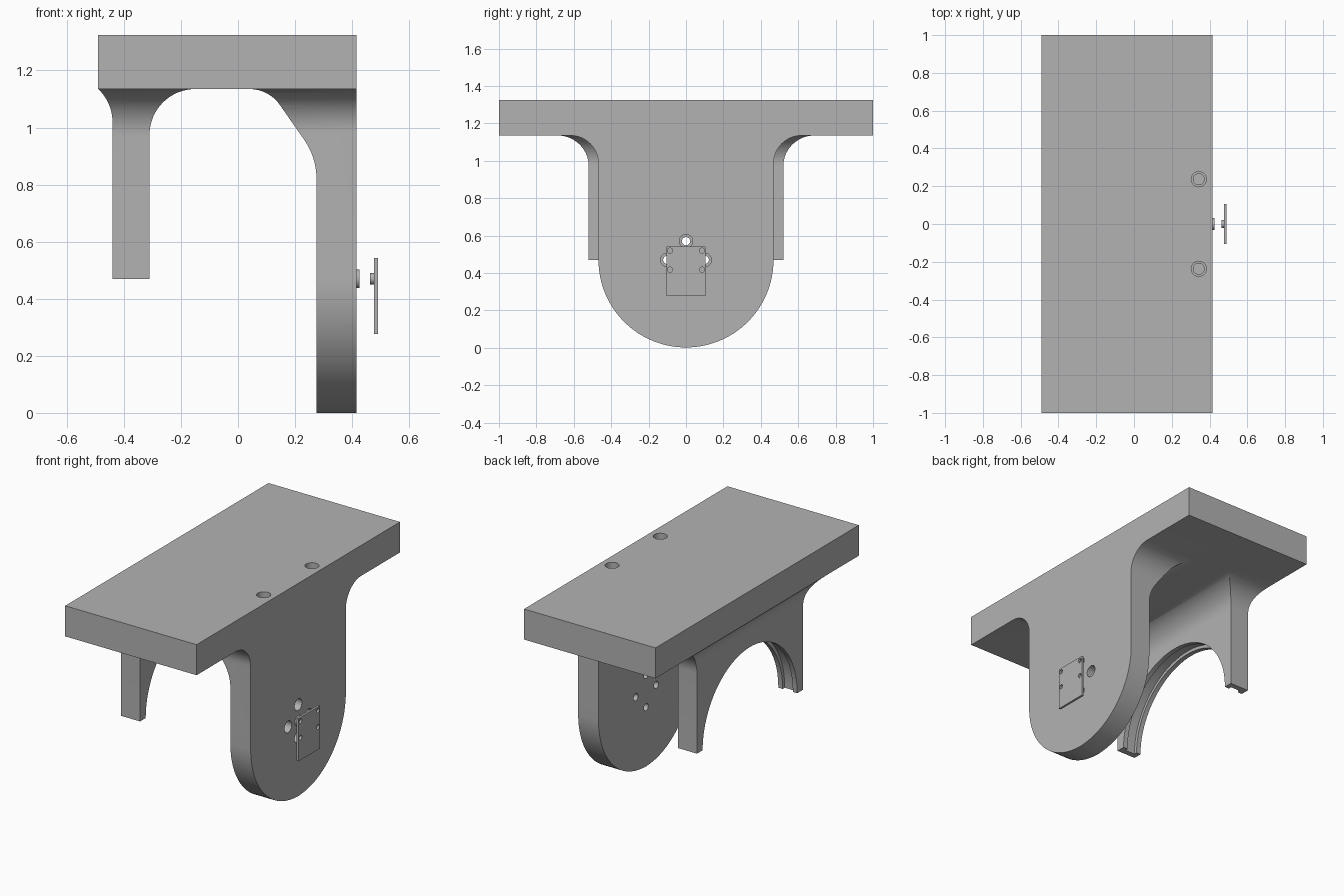
import bpy
import bmesh
from math import radians, sin, cos, pi
from mathutils import Vector

if "Cube" in bpy.data.objects:
    bpy.data.objects.remove(bpy.data.objects["Cube"])

grey = bpy.data.materials.new("plain grey")
grey.use_nodes = True
grey.diffuse_color = (0.45, 0.45, 0.45, 1)
grey.node_tree.nodes["Principled BSDF"].inputs["Base Color"].default_value = (0.45, 0.45, 0.45, 1)


def arc(u, v, r, start, end, n=16):
    """Points on an arc, angles in degrees."""
    angles = [radians(start + (end - start) * i / n) for i in range(n + 1)]
    return [(u + r * cos(a), v + r * sin(a)) for a in angles]


def prism(name, pts, axis, lo, hi):
    """Extrude a flat profile along an axis, from lo to hi."""
    place = {"x": lambda u, v, w: (w, u, v),
             "y": lambda u, v, w: (u, w, v),
             "z": lambda u, v, w: (u, v, w)}[axis]
    bm = bmesh.new()
    face = bm.faces.new([bm.verts.new(place(u, v, lo)) for u, v in pts])
    new = bmesh.ops.extrude_face_region(bm, geom=[face])["geom"]
    step = Vector(place(0, 0, hi - lo))
    bmesh.ops.translate(bm, vec=step, verts=[g for g in new if isinstance(g, bmesh.types.BMVert)])
    bmesh.ops.recalc_face_normals(bm, faces=bm.faces)
    mesh = bpy.data.meshes.new(name)
    bm.to_mesh(mesh)
    bm.free()
    mesh.materials.append(grey)
    obj = bpy.data.objects.new(name, mesh)
    bpy.context.collection.objects.link(obj)
    return obj


def box(name, x, y, z):
    return prism(name, [(y[0], z[0]), (y[1], z[0]), (y[1], z[1]), (y[0], z[1])], "x", *x)


def disc(name, u, v, r, axis, lo, hi, n=32):
    return prism(name, arc(u, v, r, 0, 360, n)[:-1], axis, lo, hi)


def combine(obj, other, operation):
    """Apply a boolean and throw the second solid away."""
    mod = obj.modifiers.new("boolean", "BOOLEAN")
    mod.operation = operation
    mod.solver = "EXACT"
    mod.object = other
    bpy.context.view_layer.objects.active = obj
    bpy.ops.object.modifier_apply(modifier=mod.name)
    bpy.data.objects.remove(other)


def mirrored(half):
    return half + [(-u, v) for u, v in reversed(half)]


under, embed, axle_z = 1.135, 1.16, 0.47

# Table plate
bracket = box("bracket", (-0.49, 0.415), (-1, 1), (under, 1.325))

# Round leg: side outline with fillets, trimmed by its gusset profile
side = arc(0, axle_z, 0.468, -90, 0, 32)[1:] + arc(0.618, 0.985, 0.15, 180, 90) + [(0.618, embed)]
round_leg = prism("round_leg", mirrored(side) + [(0, axle_z - 0.47)], "x", -0.1, 0.415)
gusset = ([(0.415, -0.1), (0.415, 1.2), (0.04, 1.2)] + arc(0.04, under - 0.13, 0.13, 90, 35)
          + arc(0.035, 0.82, 0.24, 35, 0) + [(0.275, -0.1)])
combine(round_leg, prism("gusset_cutter", gusset, "y", -1.2, 1.2), "INTERSECT")

# Arched leg: same approach, with fillets on both faces
side = [(0.52, axle_z)] + arc(0.685, 0.97, 0.165, 180, 90) + [(0.685, embed)]
arched_leg = prism("arched_leg", mirrored(side), "x", -0.49, 0.1)
gusset = ([(-0.31, 0.3)] + arc(-0.15, 0.975, 0.16, 180, 90) + [(-0.15, 1.2), (-0.49, 1.2)]
          + arc(-0.597, 1.02, 0.157, 47, 0) + [(-0.44, 0.3)])
combine(arched_leg, prism("gusset_cutter", gusset, "y", -1.2, 1.2), "INTERSECT")

# Arch opening with a shallow groove between two lips
combine(arched_leg, disc("arch_cutter", 0, axle_z, 0.465, "x", -0.6, 0.2, 96), "DIFFERENCE")
combine(arched_leg, disc("groove_cutter", 0, axle_z, 0.485, "x", -0.41, -0.34, 96), "DIFFERENCE")

combine(bracket, round_leg, "UNION")
combine(bracket, arched_leg, "UNION")

# Stepped screw holes in the plate
for y in (-0.237, 0.237):
    combine(bracket, disc("hole_cutter", 0.343, y, 0.04, "z", 1.2, 1.4), "DIFFERENCE")
    combine(bracket, disc("hole_cutter", 0.343, y, 0.029, "z", 1.0, 1.3), "DIFFERENCE")

# Four stepped holes around the axle
for i in range(4):
    y, z = 0.1 * cos(i * pi / 2), axle_z + 0.1 * sin(i * pi / 2)
    combine(bracket, disc("hole_cutter", y, z, 0.036, "x", 0.345, 0.5), "DIFFERENCE")
    combine(bracket, disc("hole_cutter", y, z, 0.022, "x", 0.2, 0.4), "DIFFERENCE")

# Axle boss on the leg, and the stub behind the cover
boss = disc("axle_boss", 0, axle_z, 0.033, "x", 0.41, 0.425)
stub = disc("cover_stub", 0, axle_z, 0.02, "x", 0.463, 0.48)

# Square cover plate with four screw holes
cover = box("cover_plate", (0.476, 0.49), (-0.105, 0.105), (0.277, 0.543))
for y in (-0.086, 0.086):
    for z in (0.418, 0.52):
        combine(cover, disc("hole_cutter", y, z, 0.014, "x", 0.4, 0.6, 20), "DIFFERENCE")

# Smooth the curves, keep the edges sharp
for obj in (bracket, boss, stub, cover):
    bpy.ops.object.select_all(action="DESELECT")
    obj.select_set(True)
    bpy.context.view_layer.objects.active = obj
    bpy.ops.object.shade_smooth_by_angle(angle=radians(30))
